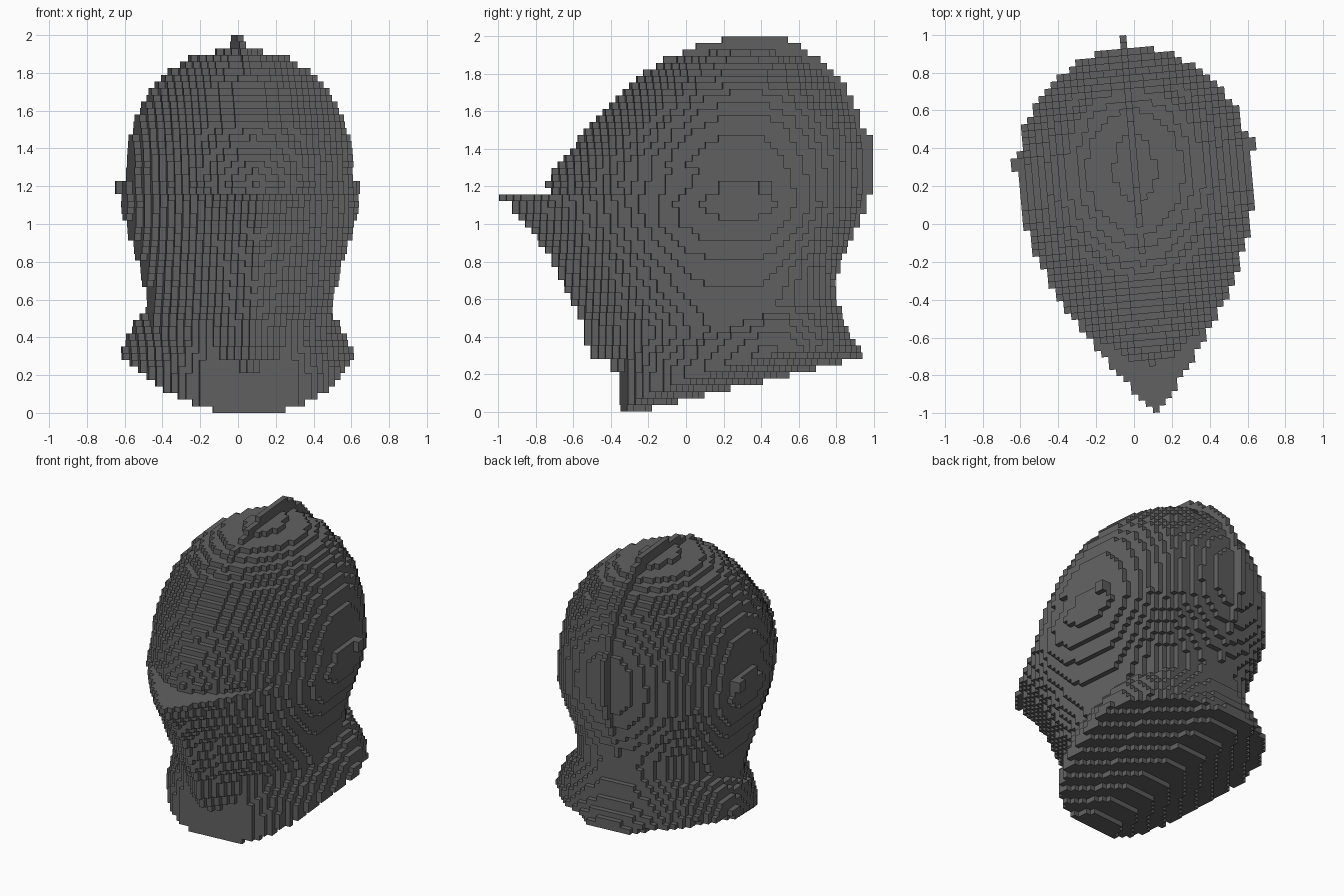
import bpy, bmesh, math
from mathutils import Matrix

if "Cube" in bpy.data.objects:
    bpy.data.objects.remove(bpy.data.objects["Cube"])

N = 57                      # layers in height and length
H = 2 / N                   # block size


def curve(pts, z):
    """Piecewise linear lookup of a profile at height z."""
    if z <= pts[0][0]:
        return pts[0][1]
    for (a, p), (b, q) in zip(pts, pts[1:]):
        if z <= b:
            return p + (q - p) * (z - a) / (b - a)
    return pts[-1][1]


# profiles: (height, value)
FRONT_LOW = [(.21, -.40), (.28, -.41), (.285, -.51), (.35, -.52), (.36, -.55), (.48, -.55),
             (.6, -.62), (.8, -.71), (.9, -.78), (1.0, -.86), (1.11, -.95), (1.135, -1.0)]
FRONT_TOP = [(1.19, -.76), (1.26, -.72), (1.4, -.61), (1.5, -.53), (1.6, -.44),
             (1.7, -.34), (1.8, -.22), (1.88, -.06), (1.91, .10)]
BACK = [(.2, .93), (.32, .93), (.4, .87), (.5, .83), (.6, .80), (.7, .79), (.8, .81), (.9, .85),
        (1.0, .89), (1.1, .92), (1.2, .935), (1.4, .935), (1.5, .91), (1.6, .87), (1.7, .81),
        (1.8, .73), (1.88, .60), (1.91, .47)]
WIDTH = [(.2, .42), (.3, .45), (.5, .47), (.56, .475), (.65, .49), (.8, .52), (.9, .56),
         (1.0, .59), (1.1, .61), (1.2, .60), (1.3, .59), (1.4, .575), (1.5, .555),
         (1.6, .52), (1.7, .46), (1.8, .375), (1.88, .25), (1.91, .11)]
KEEL = [(.3, 1.6), (.45, 1.7), (.6, 2.2), (.85, 2.3), (1.0, 2.0), (1.14, 1.7)]  # visor roundness
COMB_BACK = [(.7, .79), (.9, .87), (1.0, .92), (1.1, .96), (1.2, .99), (1.47, .99), (1.5, .95),
             (1.6, .92), (1.7, .87), (1.8, .81), (1.88, .70), (1.91, .66), (1.95, .60), (1.98, .54)]
COMB_FRONT = [(1.8, -.22), (1.88, -.13), (1.91, -.03), (1.95, .05), (1.98, .19)]
# neck guard: plan half width along its length, and flare above the slanted opening
GUARD_PLAN = [(-.33, .25), (-.25, .37), (-.115, .46), (.04, .53), (.21, .58), (.35, .61)]
GUARD_FLARE = [(0, 1), (.18, .99), (.29, .91), (.34, .83), (.39, .76), (.45, .7)]


def part_at(u, v, z):
    """Name of the part that fills this block, or None."""
    a = abs(u)
    d = z - (.065 + .24 * v)                     # height above slanted neck opening
    if d < .28 * max(0, a - .1):                 # opening also rises to both sides
        return None
    back = curve(BACK, z)
    # flared neck guard
    if d < .45 and -.335 < v < back:
        half = curve(GUARD_PLAN, v) * curve(GUARD_FLARE, d)
        if v > .35:
            half *= math.sqrt(1 - ((v - .35) / (back - .35)) ** 2)
        if a <= max(half, H * .4):
            return "neck_guard"
    # skull and visors
    if z < 1.158:
        front, cf = curve(FRONT_LOW, z), .15
        p, b = curve(KEEL, z), 1.0
    else:
        front = curve(FRONT_TOP, z) if z > 1.193 else -.72     # eye slit layer
        k = max(0, (z - 1.2) / .7)
        cf, p, b = .15 + .13 * k, 2.0, .68 - .1 * k
    w = curve(WIDTH, z)
    if .21 < z < 1.93 and front < v < back:
        half = w
        if v < cf:
            half = w * (1 - ((cf - v) / (cf - front)) ** p) ** b
        elif v > .3:
            half = w * math.sqrt(1 - ((v - .3) / (back - .3)) ** 2)
        if v < .12 and 1.158 < z < 1.3:          # visor sits inside the lower rim
            half -= .02
        if a <= max(half, H * .4):
            if v < .15:
                return "lower_visor" if z < 1.158 else "upper_visor"
            return "skull"
    # raised comb, one block thick
    if a < H / 2 and z > .75 and v < curve(COMB_BACK, z):
        if v > .3 and z < 1.8 or z >= 1.8 and v > curve(COMB_FRONT, z):
            return "comb"
    # hinge studs
    if abs(v - .37) < .036 and 1.158 < z < 1.23 and .5 < a < .645:
        return "hinge_studs"
    return None


# fill the block grid
cells = {}
for k in range(N):
    for j in range(N):
        for i in range(-19, 20):
            name = part_at(i * H, (j + .5) * H - 1, (k + .5) * H)
            if name:
                cells[i, j, k] = name

# corner loops for the six block sides
SIDES = []
for ax in range(3):
    for s in (0, 1):
        loop = []
        for p, q in ((0, 0), (1, 0), (1, 1), (0, 1)):
            c = [0, 0, 0]
            c[ax], c[(ax + 1) % 3], c[(ax + 2) % 3] = s, p, q
            loop.append(tuple(c))
        d = [0, 0, 0]
        d[ax] = 2 * s - 1
        SIDES.append((d, loop if s else loop[::-1]))

steel = bpy.data.materials.new("dark_steel")
steel.diffuse_color = (.12, .12, .12, 1)
steel.use_nodes = True
steel.node_tree.nodes["Principled BSDF"].inputs["Base Color"].default_value = steel.diffuse_color
PLACE = Matrix.Translation((.03, 0, 0)) @ Matrix.Rotation(math.radians(5.1), 4, 'Z')


def build(part):
    """Make one object from the exposed block sides of a part."""
    bm, verts = bmesh.new(), {}
    for (i, j, k), name in cells.items():
        if name != part:
            continue
        for d, loop in SIDES:
            if (i + d[0], j + d[1], k + d[2]) in cells:
                continue
            vs = []
            for c in loop:
                key = (i + c[0], j + c[1], k + c[2])
                if key not in verts:
                    verts[key] = bm.verts.new(((key[0] - .5) * H, key[1] * H - 1, key[2] * H))
                vs.append(verts[key])
            bm.faces.new(vs)
    bm.transform(PLACE)
    me = bpy.data.meshes.new(part)
    bm.to_mesh(me)
    bm.free()
    me.materials.append(steel)
    bpy.context.collection.objects.link(bpy.data.objects.new(part, me))


for part in ("skull", "upper_visor", "lower_visor", "neck_guard", "comb", "hinge_studs"):
    build(part)
